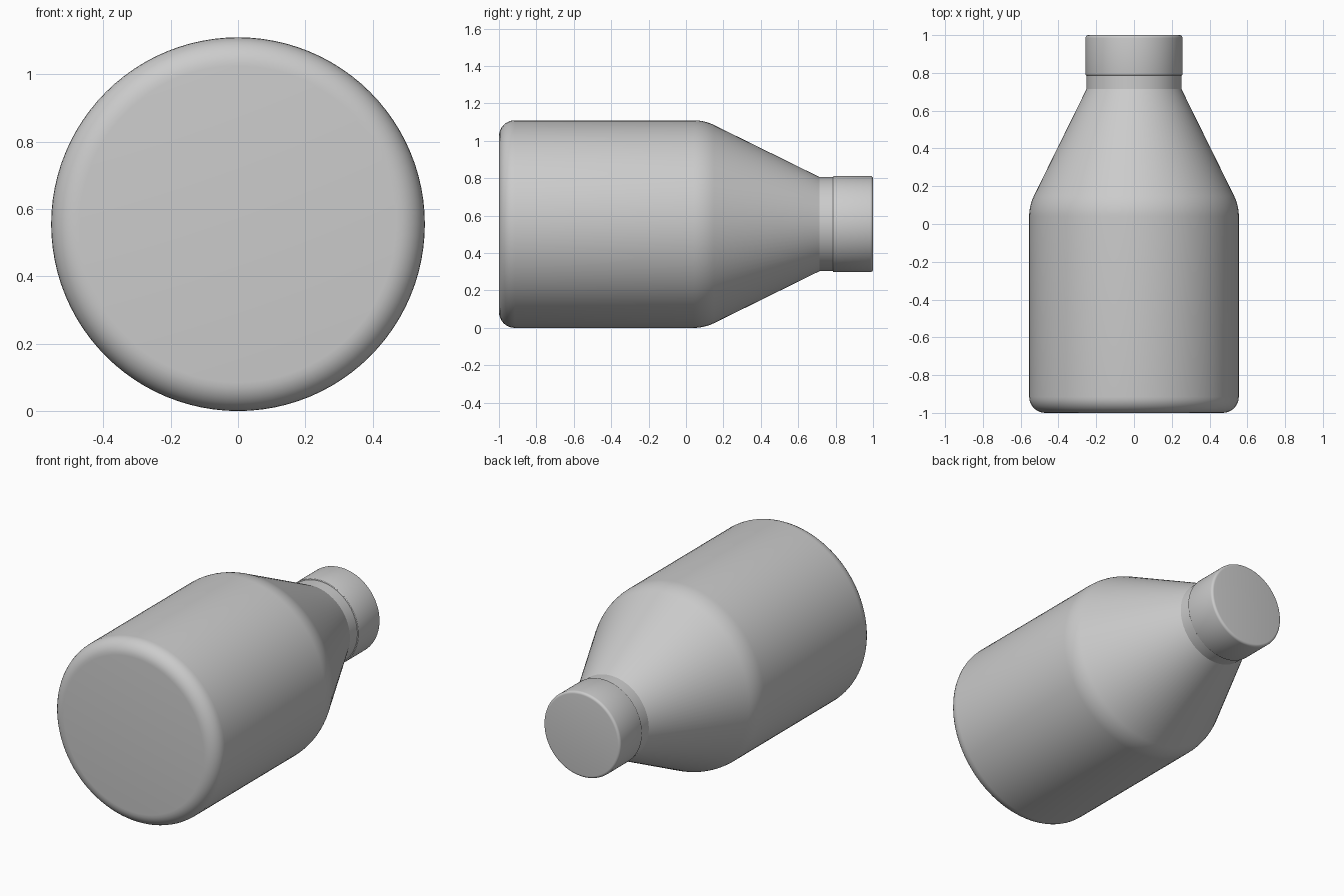
import bpy, bmesh, math
from mathutils import Matrix, Vector

if "Cube" in bpy.data.objects:
    bpy.data.objects.remove(bpy.data.objects["Cube"])

RADIUS = 0.555
SEGMENTS = 96


def arc(cy, cr, rad, a0, a1, n):
    """Arc points (y, r); angle 0 points along +y, 90 points outward."""
    angles = [math.radians(a0 + (a1 - a0) * i / n) for i in range(n + 1)]
    return [(cy + rad * math.cos(a), cr + rad * math.sin(a)) for a in angles]


def lathe(name, profile):
    """Revolve a (y, r) profile around the lying axis and cap both ends."""
    bm = bmesh.new()
    rings = []
    for y, r in profile:
        rings.append([bm.verts.new((r * math.sin(t), y, RADIUS + r * math.cos(t)))
                      for t in (2 * math.pi * i / SEGMENTS for i in range(SEGMENTS))])
    for a, b in zip(rings, rings[1:]):
        for i in range(SEGMENTS):
            j = (i + 1) % SEGMENTS
            bm.faces.new((a[i], a[j], b[j], b[i]))
    bm.faces.new(rings[0])
    bm.faces.new(rings[-1])
    bmesh.ops.recalc_face_normals(bm, faces=bm.faces[:])
    mesh = bpy.data.meshes.new(name)
    bm.to_mesh(mesh)
    bm.free()
    obj = bpy.data.objects.new(name, mesh)
    bpy.context.collection.objects.link(obj)
    bpy.ops.object.select_all(action='DESELECT')
    obj.select_set(True)
    bpy.context.view_layer.objects.active = obj
    bpy.ops.object.shade_smooth_by_angle(angle=math.radians(25))
    return obj


# Bottle: rounded base, straight body, curved shoulder, cone and neck
bottle = arc(-0.915, RADIUS - 0.085, 0.085, 180, 90, 8)
bottle += arc(0.04, RADIUS - 0.25, 0.25, 90, 63.7, 8)
bottle += [(0.715, 0.251), (0.83, 0.251)]
lathe("bottle", bottle)

# Screw cap with softly rounded rims
cap = arc(0.791, 0.252, 0.005, 180, 90, 3)
cap += arc(0.985, 0.242, 0.015, 90, 0, 5)
lathe("cap", cap)
